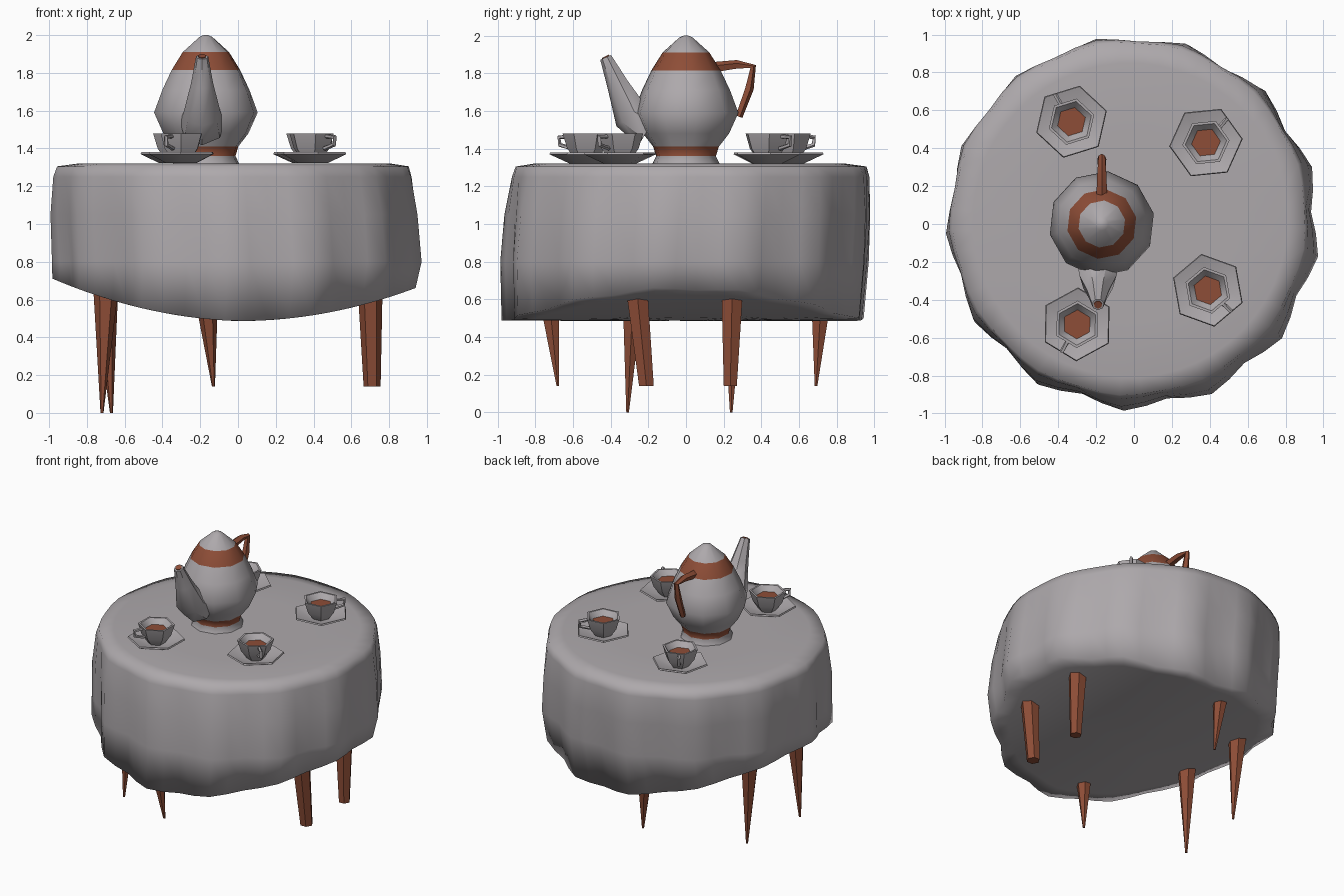
import bpy, bmesh, math
from mathutils import Vector

if "Cube" in bpy.data.objects:
    bpy.data.objects.remove(bpy.data.objects["Cube"])


def material(name, rgb):
    m = bpy.data.materials.new(name)
    m.diffuse_color = (*rgb, 1)
    m.use_nodes = True
    m.node_tree.nodes["Principled BSDF"].inputs["Base Color"].default_value = m.diffuse_color
    return m


GREY = material("warm_grey", (0.42, 0.395, 0.41))
BROWN = material("red_brown", (0.27, 0.075, 0.038))


def finish(bm, name, mats, angle=50):
    bmesh.ops.recalc_face_normals(bm, faces=bm.faces)
    me = bpy.data.meshes.new(name)
    bm.to_mesh(me)
    bm.free()
    for m in mats:
        me.materials.append(m)
    ob = bpy.data.objects.new(name, me)
    bpy.context.collection.objects.link(ob)
    bpy.ops.object.select_all(action='DESELECT')
    bpy.context.view_layer.objects.active = ob
    ob.select_set(True)
    bpy.ops.object.shade_smooth_by_angle(angle=math.radians(angle))
    return ob


def skin(bm, rings, cap_start=False, cap_end=False):
    """Join closed rings of points with quads."""
    rows = [[bm.verts.new(p) for p in r] for r in rings]
    for a, b in zip(rows, rows[1:]):
        n = len(a)
        for i in range(n):
            bm.faces.new((a[i], a[(i + 1) % n], b[(i + 1) % n], b[i]))
    if cap_start:
        bm.faces.new(rows[0][::-1])
    if cap_end:
        bm.faces.new(rows[-1])


def circle(x, y, r, z, n, turn=0):
    return [(x + r * math.cos(turn + math.tau * i / n),
             y + r * math.sin(turn + math.tau * i / n), z) for i in range(n)]


def lathe(name, x, y, profile, n, mats, turn=0, caps=(True, True), rule=None):
    bm = bmesh.new()
    skin(bm, [circle(x, y, r, z, n, turn) for r, z in profile], *caps)
    if rule:
        for f in bm.faces:
            f.material_index = int(rule(f.calc_center_median().z))
    return finish(bm, name, mats)


def tube(name, path, radii, n, mats):
    """Tapered tube along a path of points."""
    pts = [Vector(p) for p in path]
    rings = []
    for i, p in enumerate(pts):
        d = (pts[min(i + 1, len(pts) - 1)] - pts[max(i - 1, 0)]).normalized()
        ref = Vector((1, 0, 0)) if abs(d.x) < 0.8 else Vector((0, 1, 0))
        u = d.cross(ref).normalized()
        v = d.cross(u)
        rings.append([p + radii[i] * (math.cos(t) * u + math.sin(t) * v)
                      for t in (math.tau * (k + 0.5) / n for k in range(n))])
    bm = bmesh.new()
    skin(bm, rings, True, True)
    return finish(bm, name, mats)


# Tablecloth: draped shell with thirteen folds, its sagging underside low along x = 0
FOLDS = 13
N = FOLDS * 4
bm = bmesh.new()
rings = []
# radius, height (None = follows the sag), fold depth, centre x, centre y
for r, z, fold, cx, cy in (
        (0.5, 1.32, 0, 0, 0), (0.83, 1.32, 0, -0.02, 0.02), (0.93, 1.305, 0.2, -0.025, 0.03),
        (0.945, 1.25, 0.4, -0.025, 0.03), (0.96, 1.05, 0.8, -0.015, 0.015),
        (0.962, 0.8, 1, 0, 0), (0.945, None, 1, -0.015, -0.01),
        (0.84, None, 0.4, 0, 0), (0.6, None, 0, 0, 0), (0.3, None, 0, 0, 0), (0.1, None, 0, 0, 0)):
    ring = []
    for i in range(N):
        a = math.tau * i / N - math.radians(10)
        rr = r + fold * 0.025 * math.cos(FOLDS * math.tau * i / N)
        x, y = cx + rr * math.cos(a), cy + rr * math.sin(a)
        sag = 0.485 + 0.2 * (x - 0.08) ** 2 + 0.03 * max(0, x)
        ring.append((x, y, sag if z is None else z))
    rings.append(ring)
skin(bm, rings, True, True)
finish(bm, "tablecloth", [GREY], 120)

# Six tapered legs in a ring: top, foot, foot radius
legs = [((-0.70, -0.28), (-0.72, -0.31, 0.0), 0.008),
        ((-0.70, 0.25), (-0.67, 0.24, 0.0), 0.008),
        ((0.70, -0.26), (0.71, -0.21, 0.14), 0.045),
        ((0.70, 0.245), (0.71, 0.235, 0.14), 0.04),
        ((-0.17, -0.73), (-0.13, -0.68, 0.14), 0.008),
        ((-0.17, 0.72), (-0.13, 0.69, 0.14), 0.008)]
for i, ((x, y), foot, fr) in enumerate(legs):
    bm = bmesh.new()
    skin(bm, [circle(foot[0], foot[1], fr, foot[2], 6), circle(x, y, 0.065, 0.64, 6)], True, True)
    finish(bm, f"table_leg_{i + 1}", [BROWN])

# Teapot body with brown bands at foot and lid
TX = -0.17
lathe("teapot_body", TX, 0,
      [(0.18, 1.318), (0.16, 1.36), (0.175, 1.41), (0.23, 1.48), (0.28, 1.59),
       (0.235, 1.71), (0.185, 1.815), (0.125, 1.91), (0.035, 1.99), (0.012, 2.0)],
      10, [GREY, BROWN], turn=0.2,
      rule=lambda z: 1.36 < z < 1.41 or 1.815 < z < 1.91)

# Teapot spout and handle
tube("teapot_spout", [(TX - 0.02, -0.19, 1.52), (TX - 0.02, -0.29, 1.58),
                      (TX - 0.02, -0.36, 1.74), (TX - 0.02, -0.425, 1.885)],
     [0.12, 0.10, 0.06, 0.033], 7, [GREY])
tube("spout_opening", [(TX - 0.02, -0.424, 1.884), (TX - 0.02, -0.427, 1.89)],
     [0.022, 0.022], 7, [BROWN])
tube("teapot_handle", [(TX, 0.15, 1.83), (TX, 0.27, 1.845), (TX, 0.355, 1.835),
                       (TX, 0.335, 1.72), (TX, 0.28, 1.57)],
     [0.03, 0.025, 0.018, 0.025, 0.02], 5, [BROWN])

# Four cups on saucers, each holding tea
cups = [(-0.33, 0.54, 0.3), (0.38, 0.43, 0.1), (0.39, -0.35, 0.7), (-0.30, -0.53, 0.5)]
for i, (x, y, turn) in enumerate(cups):
    k = i + 1
    lathe(f"saucer_{k}", x, y, [(0.09, 1.322), (0.195, 1.37), (0.19, 1.38), (0.08, 1.345)],
          6, [GREY], turn)
    lathe(f"cup_{k}", x, y, [(0.06, 1.345), (0.10, 1.40), (0.125, 1.48),
                             (0.11, 1.48), (0.07, 1.43)], 6, [GREY], turn, (True, False))
    lathe(f"tea_{k}", x, y, [(0.07, 1.433), (0.077, 1.443)], 6, [BROWN], turn)
    d = Vector((x, y, 0)).normalized()
    c = Vector((x, y, 0))
    tube(f"cup_handle_{k}", [c + d * o + Vector((0, 0, z)) for o, z in
                             ((0.10, 1.465), (0.165, 1.46), (0.16, 1.42), (0.09, 1.40))],
         [0.012] * 4, 5, [GREY])
